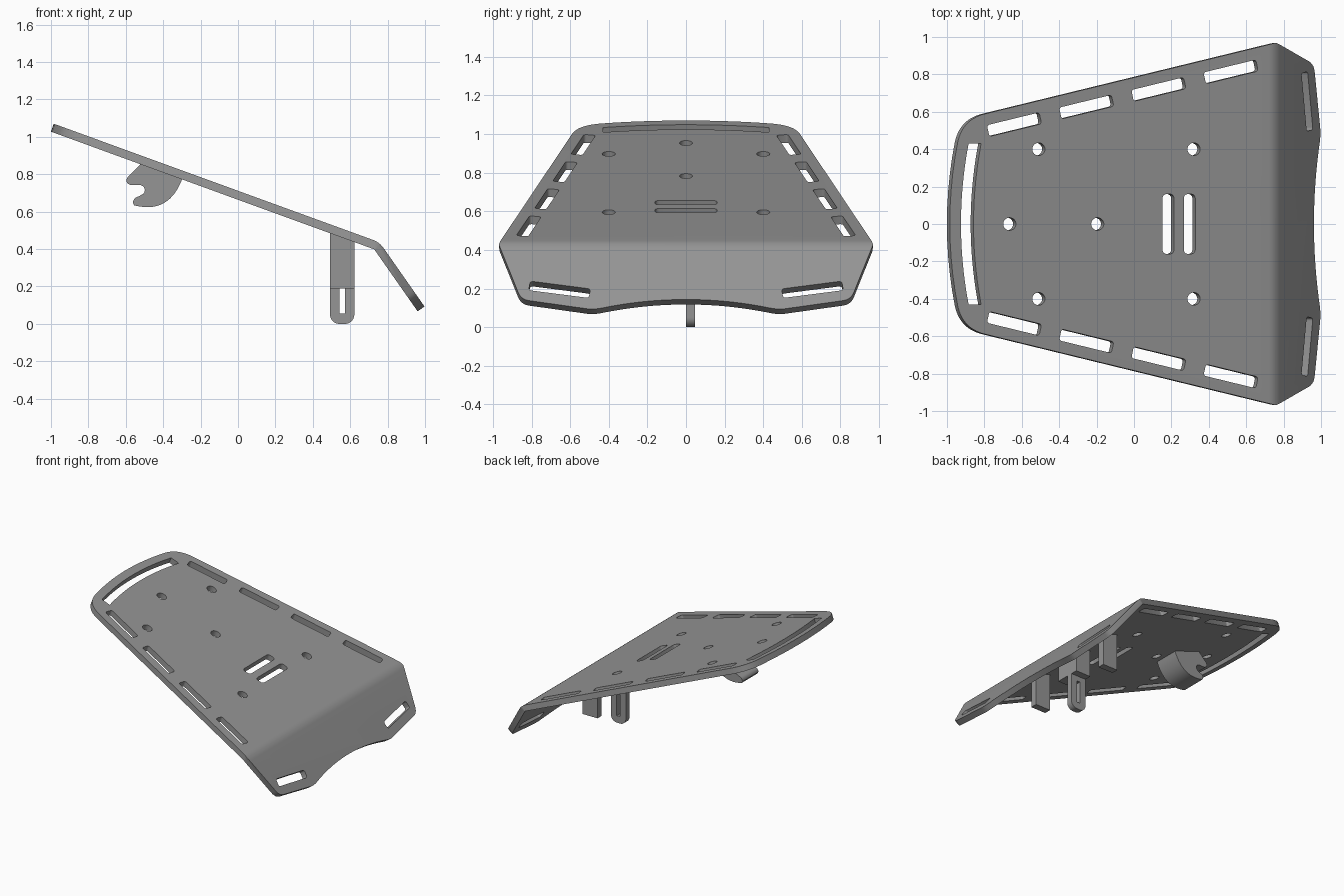
import bpy, bmesh, math
from mathutils import Vector

if "Cube" in bpy.data.objects:
    bpy.data.objects.remove(bpy.data.objects["Cube"])

FX, FZ, T = 0.757, 0.436, 0.045            # fold line on the top surface, sheet thickness
MAIN, FLANGE = math.radians(20), math.radians(55)

grey = bpy.data.materials.new("grey")
grey.diffuse_color = (0.30, 0.30, 0.30, 1)
grey.use_nodes = True
grey.node_tree.nodes["Principled BSDF"].inputs["Base Color"].default_value = grey.diffuse_color


def frame(angle):
    """Map top-surface (x, y) to 3D, plus the surface normal."""
    n = Vector((math.sin(angle), 0, math.cos(angle)))
    return lambda x, y: Vector((x, y, FZ - (x - FX) * math.tan(angle))), n


def add_prism(bm, pts, offset):
    """Closed prism from a ring of 3D points moved along offset."""
    a = [bm.verts.new(p) for p in pts]
    b = [bm.verts.new(p + offset) for p in pts]
    k = len(pts)
    bm.faces.new(a)
    bm.faces.new(b[::-1])
    for i in range(k):
        bm.faces.new((a[i], b[i], b[(i + 1) % k], a[(i + 1) % k]))


def make(name, bm):
    bmesh.ops.recalc_face_normals(bm, faces=bm.faces)
    me = bpy.data.meshes.new(name)
    bm.to_mesh(me)
    bm.free()
    ob = bpy.data.objects.new(name, me)
    bpy.context.collection.objects.link(ob)
    me.materials.append(grey)
    return ob


def side_extrude(name, xz, y0, y1):
    bm = bmesh.new()
    add_prism(bm, [Vector((x, y0, z)) for x, z in xz], Vector((0, y1 - y0, 0)))
    return make(name, bm)


def sheet_prism(bm, xy, angle, depth):
    pos, n = frame(angle)
    add_prism(bm, [pos(x, y) - n * depth for x, y in xy], n * 2 * depth)


def boolean(ob, cutter, op):
    m = ob.modifiers.new(op.lower(), 'BOOLEAN')
    m.operation, m.object, m.solver = op, cutter, 'EXACT'
    bpy.context.view_layer.objects.active = ob
    bpy.ops.object.modifier_apply(modifier=m.name)
    bpy.data.objects.remove(cutter)


def smooth(ob):
    bpy.ops.object.select_all(action='DESELECT')
    ob.select_set(True)
    bpy.context.view_layer.objects.active = ob
    bpy.ops.object.shade_smooth_by_angle(angle=math.radians(30))


def bezier(p0, p1, p2, k=8):
    return [tuple((1 - t) ** 2 * a + 2 * t * (1 - t) * b + t * t * c
                  for a, b, c in zip(p0, p1, p2)) for t in (i / k for i in range(k + 1))]


def arc(cx, cy, r, a0, a1, k=12):
    return [(cx + r * math.cos(math.radians(a0 + (a1 - a0) * i / k)),
             cy + r * math.sin(math.radians(a0 + (a1 - a0) * i / k))) for i in range(k + 1)]


def slot(cx, cy, length, width, angle, r, squash):
    """Rounded rectangle, x squashed by the sheet's tilt."""
    l, w = length / 2 - r, width / 2 - r
    pts = (arc(l, w, r, 0, 90, 4) + arc(-l, w, r, 90, 180, 4)
           + arc(-l, -w, r, 180, 270, 4) + arc(l, -w, r, 270, 360, 4))
    c, s = math.cos(angle), math.sin(angle)
    return [(cx + (x * c - y * s) * squash, cy + x * s + y * c) for x, y in pts]


def mirrored(half):
    return half + [(x, -y) for x, y in reversed(half) if abs(y) > 1e-6]


# Bent sheet: side profile with a rounded outer fold
main_pos, main_n = frame(MAIN)
fl_pos, fl_n = frame(FLANGE)
xz = lambda v: (v.x, v.z)
left, right = main_pos(-1.1, 0), fl_pos(1.1, 0)
half_turn = (FLANGE - MAIN) / 2
mid_n = Vector((math.sin(MAIN + half_turn), 0, math.cos(MAIN + half_turn)))
inner = Vector((FX, 0, FZ)) - mid_n * T / math.cos(half_turn)
fold = bezier(xz(main_pos(0.722, 0)), (FX, FZ), xz(fl_pos(0.779, 0)), 6)
plate = side_extrude("bent_plate",
                     [xz(left)] + fold + [xz(right), xz(right - fl_n * T), xz(inner), xz(left - main_n * T)],
                     -1.2, 1.2)

# Outline of the main panel
end_curve = [(-0.985 + 0.22 * y * y, y) for y in (0, 0.09, 0.18, 0.27, 0.36)]
half = end_curve + bezier((-0.942, 0.44), (-0.915, 0.565), (-0.785, 0.592), 9) + [(FX, 0.968), (2.0, 1.27)]
bm = bmesh.new()
sheet_prism(bm, mirrored(half), MAIN, 1.5)
boolean(plate, make("main_trim", bm), 'INTERSECT')

# Outline of the flange, with its concave lower edge
half = ([(0.962 + 0.033 * (i / 8) ** 2, 0.45 * i / 8) for i in range(9)]
        + bezier((0.996, 0.465), (0.999, 0.49), (0.995, 0.52), 3)
        + bezier((0.966, 0.815), (0.961, 0.855), (0.935, 0.87), 5)
        + [(FX, 0.972), (-1.0, 1.98)])
bm = bmesh.new()
sheet_prism(bm, mirrored(half), FLANGE, 3.0)
boolean(plate, make("flange_trim", bm), 'INTERSECT')

# Slots and bolt holes
bm = bmesh.new()
cm, cf = math.cos(MAIN), math.cos(FLANGE)
for s in (-1, 1):
    for i in range(4):
        sheet_prism(bm, slot(-0.64 + 0.386 * i, s * (0.532 + 0.094 * i), 0.305, 0.062,
                             s * math.atan(0.2435 * cm), 0.014, cm), MAIN, 0.08)
    for x in (-0.51, 0.32):
        sheet_prism(bm, arc(x, s * 0.40, 0.034, 0, 345, 23), MAIN, 0.08)
    sheet_prism(bm, slot(0.926, s * 0.655, 0.315, 0.058,
                         s * (math.pi / 2 + math.atan(0.028 / 0.31 / cf)), 0.014, cf), FLANGE, 0.08)
for x in (-0.665, -0.195):
    sheet_prism(bm, arc(x, 0, 0.034, 0, 345, 23), MAIN, 0.08)
for x in (0.183, 0.297):
    sheet_prism(bm, slot(x, 0, 0.32, 0.065, math.pi / 2, 0.022, cm), MAIN, 0.08)
ys = [0.43 * i / 10 for i in range(-10, 11)]
sheet_prism(bm, [(-0.925 + 0.22 * y * y, y) for y in ys]
            + [(-0.858 + 0.22 * y * y, y) for y in reversed(ys)], MAIN, 0.08)
boolean(plate, make("hole_cutters", bm), 'DIFFERENCE')
smooth(plate)

# Hook under the raised end
hook = ([(-0.27, 0.79), (-0.52, 0.885), (-0.525, 0.85), (-0.59, 0.785)]
        + bezier((-0.595, 0.775), (-0.602, 0.752), (-0.575, 0.742), 4)
        + [(-0.53, 0.742)] + arc(-0.525, 0.715, 0.027, 75, -75, 6)
        + bezier((-0.53, 0.682), (-0.56, 0.675), (-0.562, 0.648), 4)
        + bezier((-0.555, 0.634), (-0.37, 0.585), (-0.298, 0.775), 14))
smooth(side_extrude("hook", hook, -0.1, 0.1))

# Support posts, cut to the slope of the sheet
X0, X1 = 0.492, 0.622
under = lambda x: main_pos(x, 0).z - 0.025
for name, y0, y1, z in (("left_post", -0.40, -0.347, 0.19), ("right_post", 0.347, 0.40, 0.19),
                        ("centre_block", -0.1, 0.1, 0.27)):
    side_extrude(name, [(X0, z), (X1, z), (X1, under(X1)), (X0, under(X0))], y0, y1)

# Slotted tongue with a rounded lower end
cx, r = (X0 + X1) / 2, 0.05
tongue = side_extrude("tongue", [(X0, 0.29)] + arc(X0 + r, r, r, 180, 270, 8)
                      + arc(X1 - r, r, r, 270, 360, 8) + [(X1, 0.29)], 0, 0.046)
cut = side_extrude("tongue_slot", [(cx - 0.015, 0.055), (cx + 0.015, 0.055),
                                   (cx + 0.015, 0.23), (cx - 0.015, 0.23)], -0.1, 0.15)
boolean(tongue, cut, 'DIFFERENCE')
smooth(tongue)
